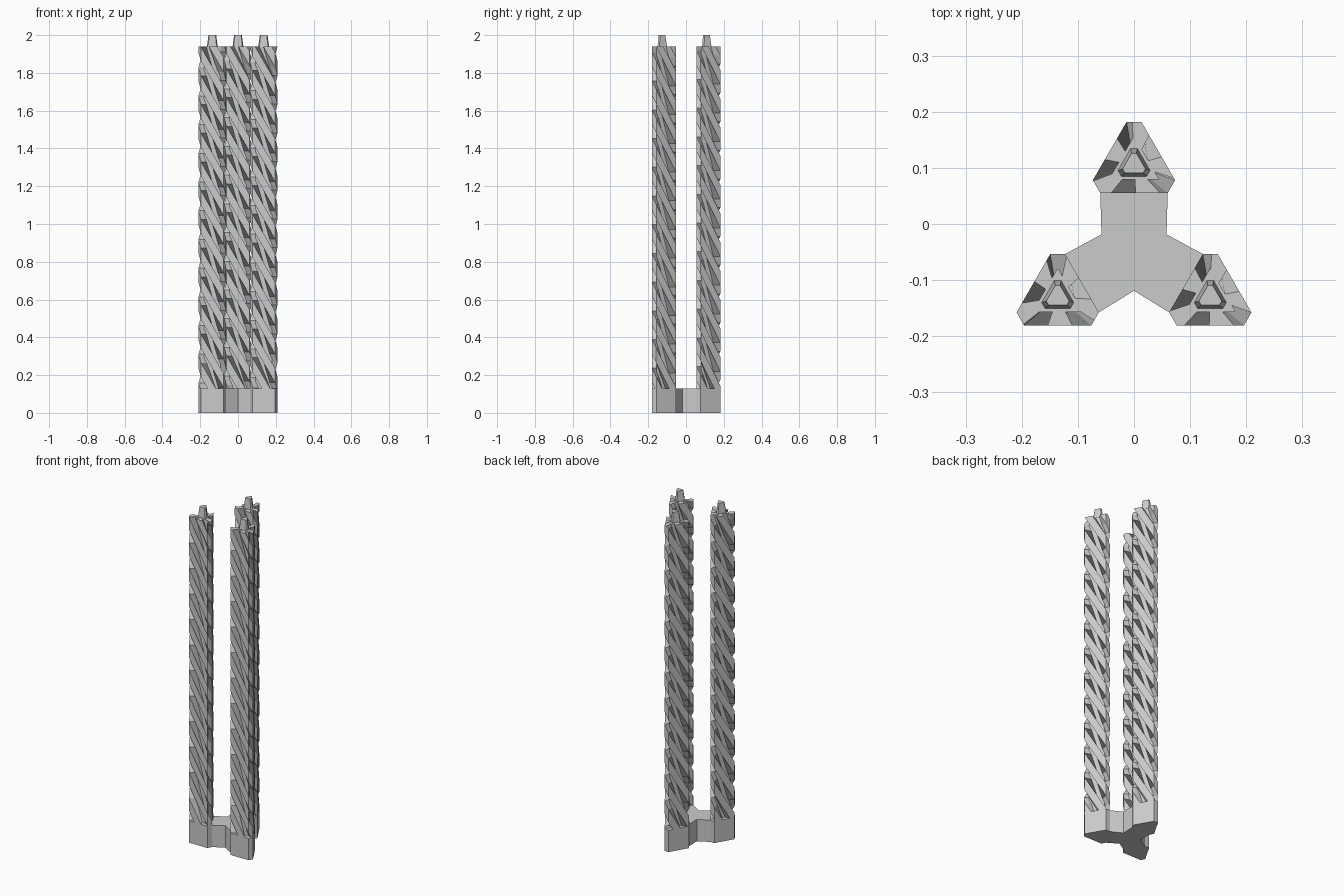
import bpy, bmesh, math
from mathutils import Vector, Matrix

if "Cube" in bpy.data.objects:
    bpy.data.objects.remove(bpy.data.objects["Cube"], do_unlink=True)

# Single plain material
grey = bpy.data.materials.new("light_grey")
grey.use_nodes = True
colour = (0.6, 0.6, 0.6, 1)
grey.diffuse_color = colour
grey.node_tree.nodes["Principled BSDF"].inputs["Base Color"].default_value = colour

CENTRE = Vector((0, -0.052))
REACH = 0.157            # hub centre to column axis
BASE_TOP, CAP, PEG_TOP = 0.13, 1.94, 2.0
STRANDS = 5              # bands winding round each column
PITCH = 0.152            # height between neighbouring bands


def finish(name, bm):
    bmesh.ops.recalc_face_normals(bm, faces=bm.faces)
    mesh = bpy.data.meshes.new(name)
    bm.to_mesh(mesh)
    bm.free()
    mesh.materials.append(grey)
    obj = bpy.data.objects.new(name, mesh)
    bpy.context.collection.objects.link(obj)
    return obj


def rotate(p, angle):
    return Matrix.Rotation(angle, 2) @ Vector(p)


def cut_triangle(inner, corner):
    """Triangle with clipped corners, counterclockwise from the front left."""
    half = (corner - inner / 2) / math.cos(math.pi / 6)
    edge = [(-half, -inner), (half, -inner)]
    return [rotate(p, i * math.tau / 3) for i in range(3) for p in edge]


def frustum(bm, outline, at, z0, z1, taper=1.0):
    low = [bm.verts.new((p.x + at.x, p.y + at.y, z0)) for p in outline]
    top = [bm.verts.new((p.x * taper + at.x, p.y * taper + at.y, z1)) for p in outline]
    bm.faces.new(low[::-1])
    bm.faces.new(top)
    for i in range(len(low)):
        j = (i + 1) % len(low)
        bm.faces.new((low[i], low[j], top[j], top[i]))


OUTLINE = cut_triangle(0.05, 0.077)
SIDES = [(OUTLINE[(i + 1) % 6] - OUTLINE[i]).length for i in range(6)]
LENGTH = sum(SIDES)
SLOPE = PITCH * STRANDS / LENGTH


def spiral_band(bm, at, start):
    """Band climbing clockwise round the column, its top edge at CAP at start."""
    corners = []
    for turn in range(-2, 5):
        s = turn * LENGTH
        for i in range(6):
            z = CAP - SLOPE * (s - start)
            if BASE_TOP - PITCH * 4 < z < CAP + PITCH * 4:
                p, q = OUTLINE[i] + at, OUTLINE[i] * 0.5 + at
                corners.append([bm.verts.new((v.x, v.y, h)) for v, h in
                                ((p, z), (p, z - PITCH / 2), (q, z - PITCH / 2), (q, z))])
            s += SIDES[i]
    for a, b in zip(corners, corners[1:]):
        for k in range(4):
            n = (k + 1) % 4
            bm.faces.new((a[k], b[k], b[n], a[n]))
    bm.faces.new(corners[0])
    bm.faces.new(corners[-1])


def trim(bm, z, up):
    """Cut the bands level and close the cut."""
    geom = bm.verts[:] + bm.edges[:] + bm.faces[:]
    cut = bmesh.ops.bisect_plane(bm, geom=geom, dist=1e-6, plane_co=(0, 0, z),
                                 plane_no=(0, 0, up), clear_outer=True)
    edges = [e for e in cut["geom_cut"] if isinstance(e, bmesh.types.BMEdge)]
    bmesh.ops.holes_fill(bm, edges=edges, sides=0)


# Three-armed base with a clipped triangle at the end of each arm
ARM = 0.058
arm_end = [OUTLINE[i] + Vector((0, REACH)) for i in (1, 2, 3, 4, 5, 0)]
arm = [Vector((ARM, ARM / math.sqrt(3)))] + arm_end
bm = bmesh.new()
frustum(bm, [rotate(p, i * math.tau / 3) for i in range(3) for p in arm],
        CENTRE, 0, BASE_TOP)
finish("base", bm)

# Columns: triangular core, spiral bands and a tapered locating peg
CORE = cut_triangle(0.026, 0.051)
PEG = cut_triangle(0.021, 0.031)
for i, (name, first) in enumerate((("back", 0.019), ("right", 0.086), ("left", 0.014))):
    at = CENTRE + rotate((0, REACH), i * math.tau / 3)

    bm = bmesh.new()
    frustum(bm, CORE, at, BASE_TOP - 0.01, CAP)
    finish(name + "_column_core", bm)

    bm = bmesh.new()
    for strand in range(STRANDS):
        spiral_band(bm, at, first + strand * LENGTH / STRANDS)
    trim(bm, CAP, 1)
    trim(bm, BASE_TOP, -1)
    finish(name + "_spiral_bands", bm)

    bm = bmesh.new()
    frustum(bm, PEG, at, CAP - 0.01, PEG_TOP, 0.68)
    finish(name + "_peg", bm)
